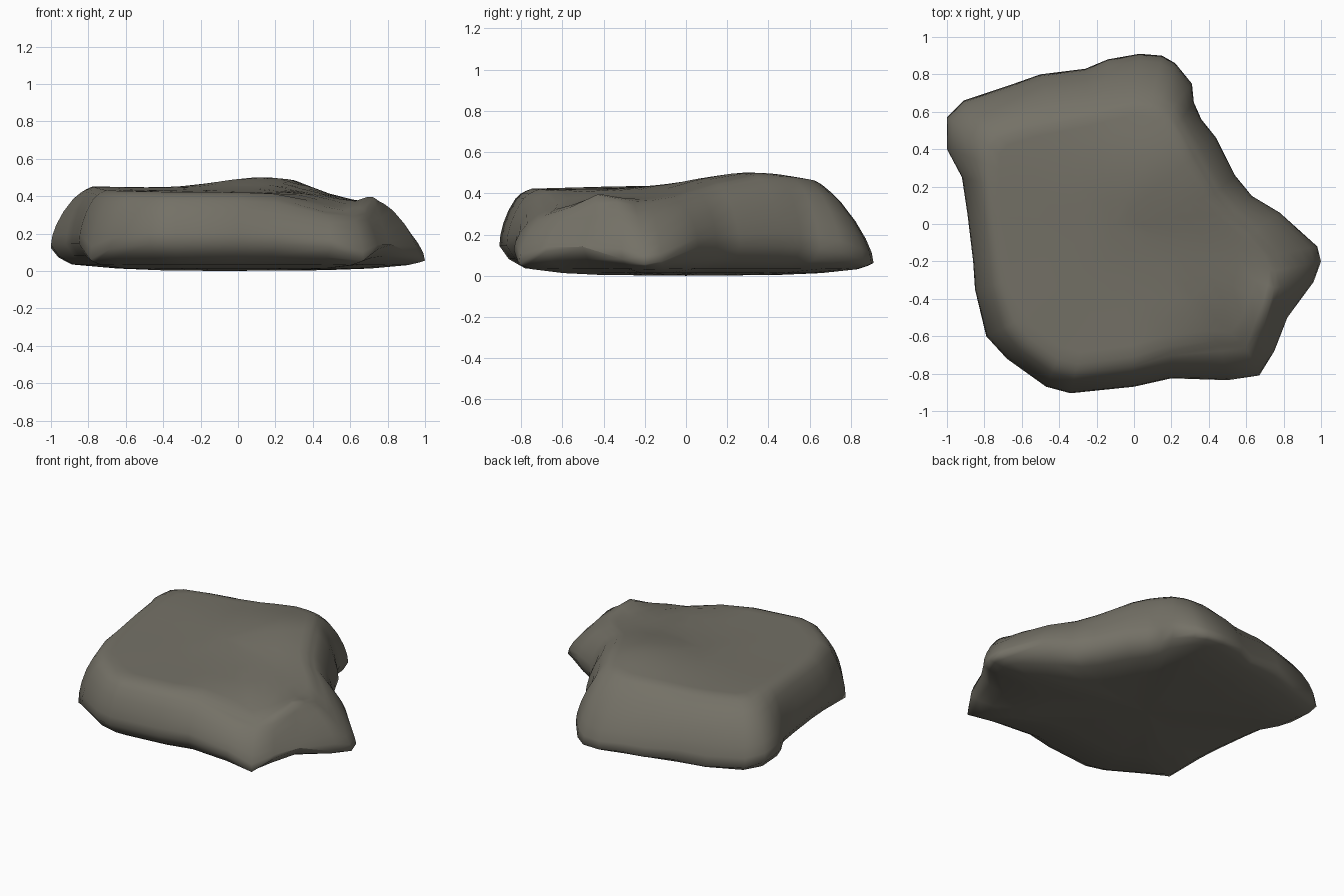
import bpy, bmesh, math

# Plan of the rock, counter-clockwise: widest outline x, y and plateau edge x, y
PLAN = [
    (1.00, -0.20, 0.76, -0.25), (0.98, -0.12, 0.73, -0.17), (0.78, 0.06, 0.63, -0.05),
    (0.63, 0.15, 0.51, 0.06), (0.54, 0.26, 0.43, 0.16), (0.44, 0.46, 0.32, 0.36),
    (0.36, 0.56, 0.27, 0.46), (0.32, 0.65, 0.23, 0.53), (0.31, 0.75, 0.19, 0.60),
    (0.22, 0.86, 0.13, 0.64), (0.15, 0.90, 0.09, 0.65), (0.03, 0.91, 0.00, 0.66),
    (-0.14, 0.88, -0.13, 0.63), (-0.26, 0.83, -0.24, 0.60), (-0.50, 0.80, -0.44, 0.56),
    (-0.67, 0.74, -0.59, 0.53), (-0.91, 0.66, -0.75, 0.48), (-1.00, 0.57, -0.80, 0.43),
    (-1.00, 0.40, -0.81, 0.33), (-0.92, 0.25, -0.80, 0.22), (-0.89, 0.05, -0.78, 0.04),
    (-0.86, -0.20, -0.75, -0.18), (-0.85, -0.35, -0.73, -0.32), (-0.79, -0.60, -0.66, -0.54),
    (-0.68, -0.72, -0.57, -0.64), (-0.47, -0.87, -0.42, -0.75), (-0.34, -0.905, -0.31, -0.78),
    (0.00, -0.87, 0.00, -0.74), (0.20, -0.825, 0.20, -0.68), (0.50, -0.835, 0.46, -0.65),
    (0.67, -0.81, 0.60, -0.66), (0.75, -0.68, 0.67, -0.57), (0.82, -0.50, 0.725, -0.43),
    (0.96, -0.31, 0.75, -0.34)]
CENTRE = (-0.1, 0.0)
# Places where the widest line dips to the ground: x, y, radius
LOW = [(1, -0.2, 0.2), (0.67, -0.81, 0.14), (-0.77, -0.62, 0.12), (0.1, 0.9, 0.25),
       (-0.3, 0.85, 0.3), (-0.75, 0.72, 0.25)]


def hump(x, y, cx, cy, radius):
    return math.exp(-((x - cx) ** 2 + (y - cy) ** 2) / radius ** 2)


def top_height(x, y):
    z = 0.42 + 0.08 * hump(x, y, 0.13, 0.32, 0.38)
    z += 0.03 * hump(x, y, -0.75, 0.3, 0.45) - 0.14 * max(0, x - 0.3)
    z += 0.01 * hump(x, y, -0.5, -0.35, 0.35)      # slight rise at front left
    z += 0.065 * hump(x, y, 0.745, -0.40, 0.07)    # chipped ridge
    z -= 0.08 * hump(x, y, 0.52, -0.74, 0.22)      # sunken front corner
    return z


def rim_height(x, y):
    return 0.145 - 0.09 * max(hump(x, y, *p) for p in LOW)


def lerp(a, b, t):
    return a + (b - a) * t


rings = []
# Underside, growing from the middle and curling up to the rim, deepest under high rims
for s, z, up in ((0.35, 0.004, 0), (0.65, 0.013, 0), (0.89, 0.03, 0.05), (0.96, 0.038, 0.4)):
    ring = []
    for x, y, _, _ in PLAN:
        rim = rim_height(x, y)
        k = 1 - (1 - s) * (0.45 + rim / 0.18)
        ring.append((lerp(CENTRE[0], x, k), lerp(CENTRE[1], y, k), lerp(z, rim, up)))
    rings.append(ring)

# Rounded walls from the rim to the plateau edge, hollow beside the ridge
for t, h in ((1, 0), (0.96, 0.2), (0.85, 0.41), (0.65, 0.65), (0.37, 0.87), (0.16, 0.96), (0, 1)):
    ring = []
    for x, y, sx, sy in PLAN:
        flat = 1.4 * hump(x, y, 0.80, -0.54, 0.16) + 0.4 * hump(x, y, 1.0, -0.15, 0.15)
        flat = min(1.3, flat + 0.4 * hump(x, y, 0.0, 0.9, 0.4) + 0.2 * hump(x, y, -1, 0.5, 0.3))
        z = lerp(rim_height(x, y), top_height(sx, sy) - 0.012, lerp(h, 1 - t, flat))
        ring.append((lerp(sx, x, t), lerp(sy, y, t), z))
    rings.append(ring)

# Gently uneven plateau
for s in (0.96, 0.88, 0.76, 0.6, 0.4, 0.2):
    ring = []
    for _, _, sx, sy in PLAN:
        x, y = lerp(CENTRE[0], sx, s), lerp(CENTRE[1], sy, s)
        ring.append((x, y, top_height(x, y)))
    rings.append(ring)

# Skin the rings and close both ends
bm = bmesh.new()
loops = [[bm.verts.new(p) for p in ring] for ring in rings]
n = len(PLAN)
for low, high in zip(loops, loops[1:]):
    for i in range(n):
        j = (i + 1) % n
        bm.faces.new((low[i], low[j], high[j], high[i]))
base = bm.verts.new((*CENTRE, 0))
crown = bm.verts.new((*CENTRE, top_height(*CENTRE)))
for i in range(n):
    j = (i + 1) % n
    bm.faces.new((base, loops[0][j], loops[0][i]))
    bm.faces.new((crown, loops[-1][i], loops[-1][j]))
bmesh.ops.recalc_face_normals(bm, faces=bm.faces)

mesh = bpy.data.meshes.new("flat_rock")
bm.to_mesh(mesh)
bm.free()
rock = bpy.data.objects.new("flat_rock", mesh)
bpy.context.collection.objects.link(rock)

# Single warm grey stone colour
stone = bpy.data.materials.new("warm_grey_stone")
stone.diffuse_color = (0.175, 0.165, 0.134, 1)
mesh.materials.append(stone)

bpy.context.view_layer.objects.active = rock
rock.select_set(True)
bpy.ops.object.shade_smooth_by_angle(angle=math.radians(80))
